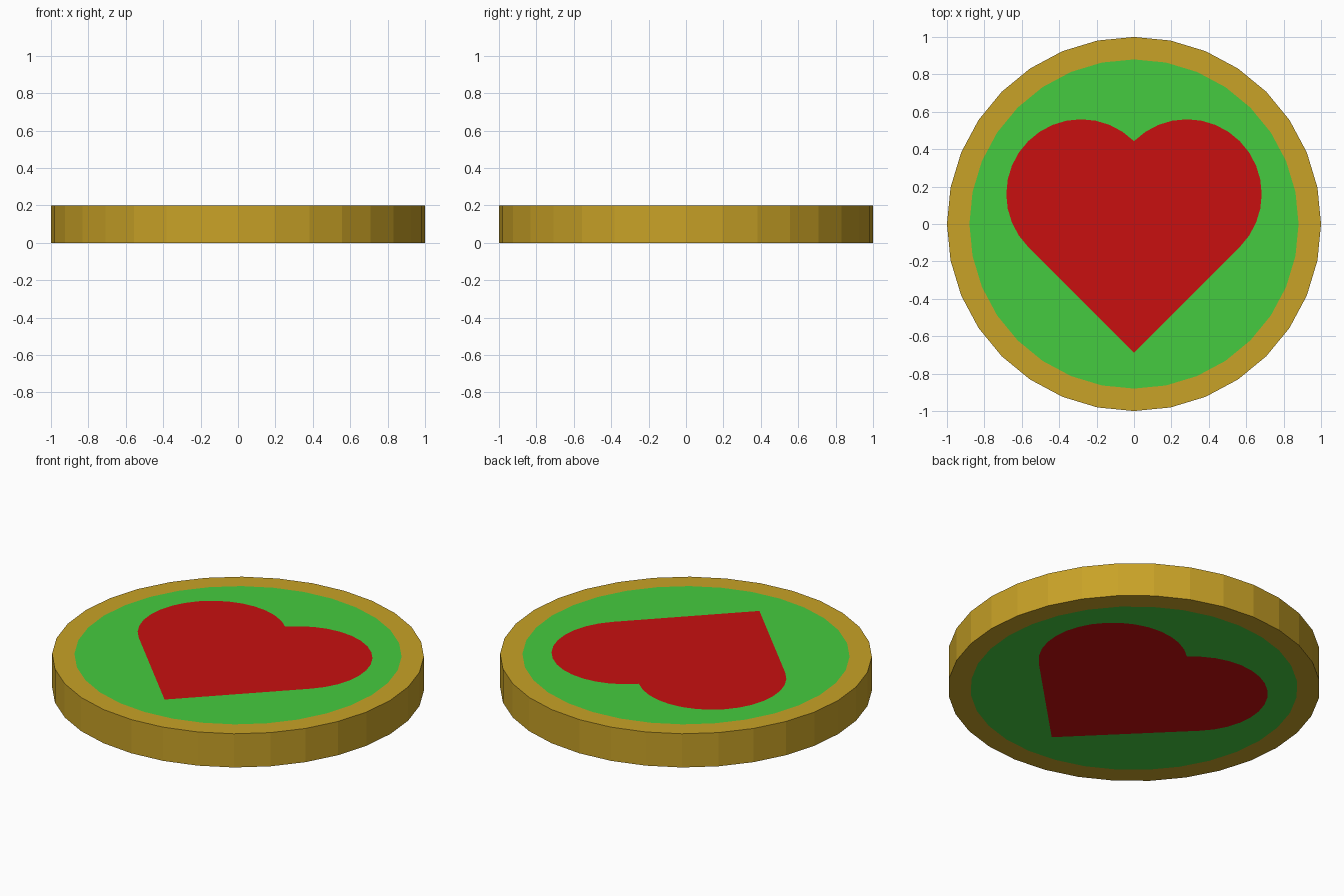
import bpy, bmesh
from math import cos, sin, pi

if "Cube" in bpy.data.objects:
    bpy.data.objects.remove(bpy.data.objects["Cube"])

THICK = 0.2


def circle(r, n=32):
    return [(r * cos(2 * pi * i / n), r * sin(2 * pi * i / n)) for i in range(n)]


def heart(r=0.4, cy=0.16, n=16):
    # half-circle lobe from notch to flank, then the tip, then the mirrored lobe
    cx = r * cos(pi / 4)
    lobe = [(cx + r * cos(0.75 * pi - pi * i / n), cy + r * sin(0.75 * pi - pi * i / n))
            for i in range(n + 1)]
    lobe[0] = (0.0, lobe[0][1])
    tip = (0.0, cy - 3 * cx)
    return lobe + [tip] + [(-x, y) for x, y in reversed(lobe[1:])]


def build(name, color, outlines, wall=False):
    """Top and bottom faces filled between outlines, optional outer side wall."""
    bm = bmesh.new()
    loops = []
    for z, nz in ((0, -1), (THICK, 1)):
        edges = []
        for pts in outlines:
            vs = [bm.verts.new((x, y, z)) for x, y in pts]
            edges += [bm.edges.new((vs[i - 1], vs[i])) for i in range(len(vs))]
            if pts is outlines[0]:
                loops.append(vs)
        geom = bmesh.ops.triangle_fill(bm, edges=edges, use_beauty=True,
                                       normal=(0, 0, nz))["geom"]
        for f in geom:
            if isinstance(f, bmesh.types.BMFace):
                f.normal_update()
                if f.normal.z * nz < 0:
                    f.normal_flip()
    if wall:
        lo, hi = loops
        for i in range(len(lo)):
            bm.faces.new((lo[i - 1], lo[i], hi[i], hi[i - 1]))
    mesh = bpy.data.meshes.new(name)
    bm.to_mesh(mesh)
    bm.free()
    mat = bpy.data.materials.new(name + "_colour")
    mat.diffuse_color = (*color, 1)
    mat.use_nodes = True
    mat.node_tree.nodes["Principled BSDF"].inputs["Base Color"].default_value = mat.diffuse_color
    mesh.materials.append(mat)
    obj = bpy.data.objects.new(name, mesh)
    bpy.context.collection.objects.link(obj)
    return obj


# gold rim with side wall, green field around the heart, red heart (all flush)
edge, field, emblem = circle(1.0), circle(0.88), heart()
build("rim", (0.58, 0.36, 0.02), [edge, field], wall=True)
build("field", (0.06, 0.6, 0.05), [field, emblem])
build("heart", (0.58, 0.005, 0.005), [emblem])
